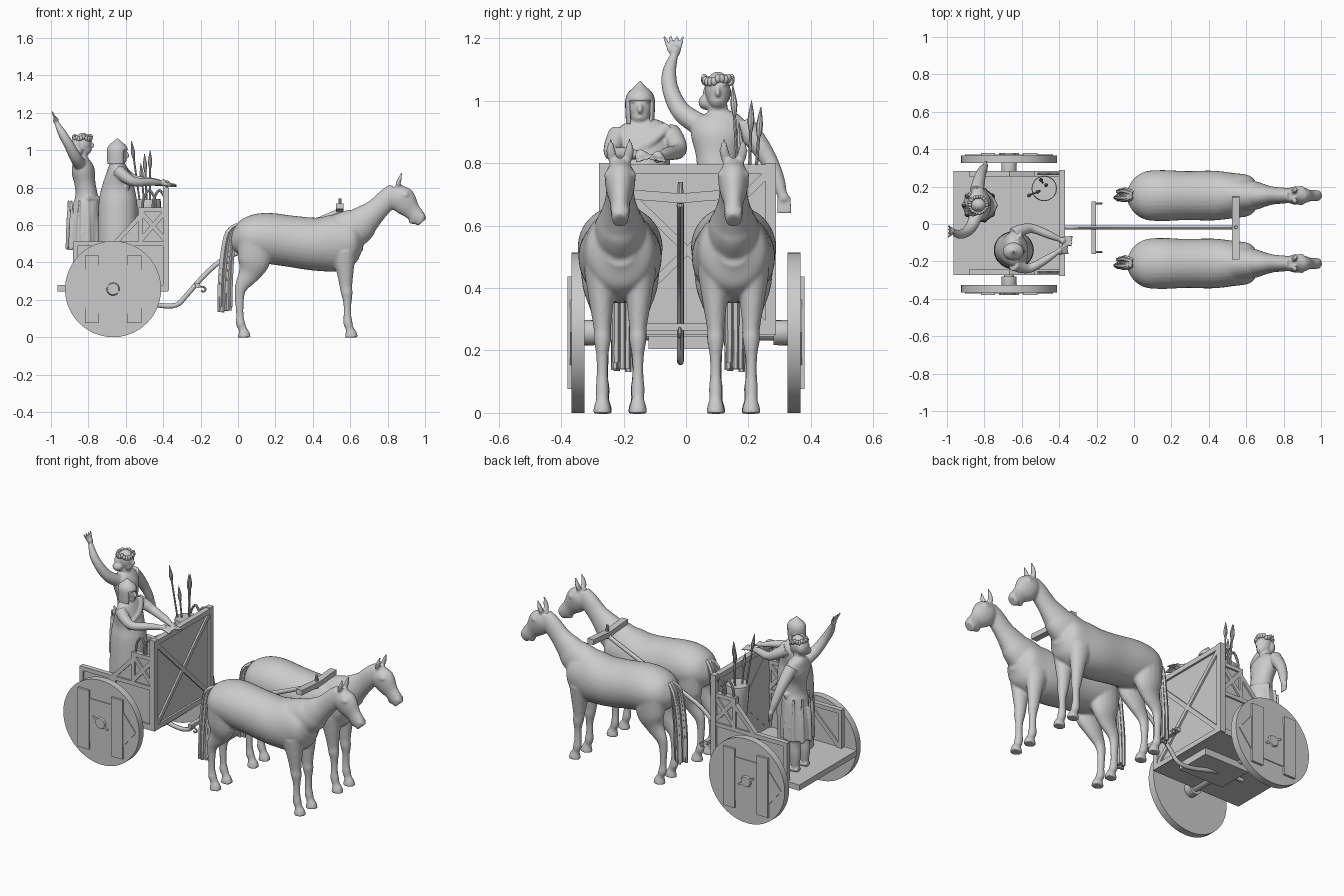
import bpy, bmesh, math, random
from mathutils import Vector as V, Matrix
random.seed(4)

def tube(bm, pts, sides=16, sub=4, turn=0.0):
    """Loft ellipses along a path; each point is x, y, z, side radius, depth radius."""
    P = []
    n = len(pts)
    for i in range(n - 1):
        a, b, c, d = (pts[max(i - 1, 0)], pts[i], pts[i + 1], pts[min(i + 2, n - 1)])
        for k in range(sub):
            t = k / sub
            P.append([0.5 * (2 * q + (r - p) * t + (2 * p - 5 * q + 4 * r - s) * t * t
                      + (3 * q - p - 3 * r + s) * t ** 3) for p, q, r, s in zip(a, b, c, d)])
    P.append(list(pts[-1]))
    whole = (V(P[-1][:3]) - V(P[0][:3])).normalized()
    hint = V((1, 0, 0)) if abs(whole.y) > 0.8 else V((0, 1, 0))
    rings = []
    for i, p in enumerate(P):
        t = (V(P[min(i + 1, len(P) - 1)][:3]) - V(P[max(i - 1, 0)][:3])).normalized()
        s = (hint - t * hint.dot(t)).normalized()
        u = t.cross(s)
        angles = [2 * math.pi * k / sides + turn for k in range(sides)]
        rings.append([bm.verts.new(V(p[:3]) + s * math.cos(a) * max(p[3], .001) + u * math.sin(a) * max(p[4], .001))
                      for a in angles])
    for a, b in zip(rings, rings[1:]):
        for k in range(sides):
            bm.faces.new((a[k], a[(k + 1) % sides], b[(k + 1) % sides], b[k]))
    bm.faces.new(rings[0])
    bm.faces.new(rings[-1])

def beam(bm, p, q, w, h):
    r = math.sqrt(.5)
    tube(bm, [(*p, w * r, h * r), (*q, w * r, h * r)], 4, 1, math.pi / 4)

def box(bm, lo, hi):
    m = Matrix.Translation((V(lo) + V(hi)) / 2) @ Matrix.Diagonal((*(V(hi) - V(lo)), 1))
    bmesh.ops.create_cube(bm, size=1, matrix=m)

def ball(bm, c, r):
    m = Matrix.Translation(c) @ Matrix.Diagonal((*r, 1))
    bmesh.ops.create_uvsphere(bm, u_segments=16, v_segments=10, radius=1, matrix=m)

def prism(bm, outline, y0, y1):
    rows = [[bm.verts.new((x, y, z)) for x, z in outline] for y in (y0, y1)]
    bm.faces.new(rows[0])
    bm.faces.new(rows[1])
    bmesh.ops.bridge_loops(bm, edges=[e for r in rows for e in bm.edges if e.verts[0] in r and e.verts[1] in r])

def finish(name, bm, voxel=0, smooth=3):
    bmesh.ops.recalc_face_normals(bm, faces=bm.faces)
    me = bpy.data.meshes.new(name)
    bm.to_mesh(me)
    bm.free()
    me.shade_smooth()
    me.set_sharp_from_angle(angle=math.radians(35))
    ob = bpy.data.objects.new(name, me)
    bpy.context.collection.objects.link(ob)
    if voxel:
        m = ob.modifiers.new("fuse", 'REMESH')
        m.mode, m.voxel_size, m.use_smooth_shade = 'VOXEL', voxel, True
        m = ob.modifiers.new("soften", 'SMOOTH')
        m.factor, m.iterations = .5, smooth
    return ob

# horse: trunk, neck, head, ears, eyes and legs fused into one skin
bm = bmesh.new()
tube(bm, [(-.035, 0, .54, .03, .04), (0, 0, .535, .09, .085), (.06, 0, .532, .128, .118), (.15, 0, .53, .136, .135),
          (.28, 0, .513, .131, .137), (.42, 0, .497, .133, .142), (.53, 0, .505, .121, .15),
          (.62, 0, .525, .105, .115), (.665, 0, .53, .05, .06)], 32, 6)
tube(bm, [(.54, 0, .54, .1, .12), (.64, 0, .595, .078, .1), (.68, 0, .628, .064, .082), (.74, 0, .68, .048, .062),
          (.805, 0, .745, .042, .056), (.845, 0, .785, .034, .045)], 24, 6)
tube(bm, [(.84, 0, .805, .025, .03), (.862, 0, .76, .048, .066), (.893, 0, .717, .045, .068), (.93, 0, .675, .032, .048),
          (.963, 0, .64, .03, .041), (.985, 0, .615, .025, .03)], 24, 6)
for s in (-1, 1):
    tube(bm, [(.853, s * .024, .81, .014, .014), (.863, s * .03, .84, .016, .012), (.875, s * .03, .88, .004, .004)], 10)
    ball(bm, (.896, s * .041, .762), (.016, .012, .012))
    ball(bm, (.985, s * .02, .645), (.013, .01, .013))
    tube(bm, [(.09, s * .07, .52, .06, .09), (.085, s * .068, .41, .053, .088), (.06, s * .06, .34, .037, .06),
              (.02, s * .058, .275, .025, .037), (.008, s * .055, .22, .02, .026), (.01, s * .055, .12, .017, .02),
              (.013, s * .055, .075, .022, .025), (.025, s * .055, .045, .02, .022), (.032, s * .055, .02, .027, .031),
              (.034, s * .055, -.002, .031, .036)])
    tube(bm, [(.56, s * .064, .46, .052, .075), (.572, s * .06, .36, .04, .048), (.577, s * .057, .27, .028, .034),
              (.582, s * .057, .235, .028, .031), (.585, s * .057, .18, .019, .022), (.585, s * .057, .12, .018, .021),
              (.588, s * .057, .075, .022, .025), (.597, s * .057, .045, .02, .022), (.604, s * .057, .02, .027, .031),
              (.606, s * .057, -.002, .031, .036)])
ball(bm, (.935, 0, .622), (.022, .02, .018))
horse = finish("horse_left", bm, .0075, 3)

# tail of loose hair strands
bm = bmesh.new()
for i in range(22):
    a, r = random.uniform(0, 6.28), random.uniform(.3, 1)
    dx, dy, end = .036 * r * math.cos(a), .032 * r * math.sin(a), random.uniform(.13, .17)
    tube(bm, [(-.005, dy * .5, .6, .012, .012), (-.038 + dx * .6, dy * 1.2, .56, .013, .013),
              (-.055 + dx * .9, dy, .45, .012, .012), (-.066 + dx, dy, .3, .012, .012),
              (-.069 + dx * 1.05, dy, end, .01, .01)], 6, 3)
tail = finish("tail_left", bm)
for ob, nm in ((horse, "horse_right"), (tail, "tail_right")):
    ob.location.y = .152
    twin = ob.copy()
    twin.name = nm
    twin.location.y = -.211
    bpy.context.collection.objects.link(twin)

# draught pole, yoke, swingletree with hooks
bm = bmesh.new()
tube(bm, [(x, -.018, z, .011, .013) for x, z in ((-.78, .228), (-.6, .215), (-.43, .172), (-.33, .172), (-.27, .23),
     (-.17, .34), (-.05, .43), (.25, .55), (.45, .635), (.56, .685))], 12)
tube(bm, [(.545, -.018, .66, .012, .012), (.545, -.018, .74, .008, .008)], 10, 1)
finish("draught_pole", bm)
bm = bmesh.new()
tube(bm, [(.545, -.19, .7, .028, .022), (.545, -.1, .694, .028, .022), (.545, -.018, .688, .028, .022),
          (.545, .06, .694, .028, .022), (.545, .145, .7, .028, .022)], 4, 3, math.pi / 4)
finish("yoke", bm)
bm = bmesh.new()
beam(bm, (-.215, -.16, .275), (-.215, .12, .275), .025, .022)
for y in (-.15, -.02, .11):
    tube(bm, [(x, y, z, .005, .005) for x, z in ((-.205, .27), (-.185, .268), (-.172, .255), (-.185, .243), (-.197, .25))], 8)
beam(bm, (-.215, -.018, .275), (-.235, -.018, .28), .02, .02)
finish("swingletree", bm)

# chariot floor, axle and front wall
C = .005
bm = bmesh.new()
box(bm, (-.965, C - .278, .245), (-.375, C + .278, .28))
box(bm, (-.72, -.12, .205), (-.42, .1, .245))
finish("floor", bm)
bm = bmesh.new()
tube(bm, [(-.668, -.34, .258, .026, .026), (-.668, .34, .258, .026, .026)], 16, 1)
finish("axle", bm)
bm = bmesh.new()
box(bm, (-.392, C - .27, .26), (-.38, C + .27, .78))
for s in (-1, 1):
    beam(bm, (-.385, C + s * .267, .25), (-.385, C + s * .267, .8), .034, .034)
    beam(bm, (-.382, C - s * .26, .27), (-.382, C + s * .26, .77), .025, .024)
for z in (.265, .78):
    beam(bm, (-.385, C - .27, z), (-.385, C + .27, z), .034, .03)
finish("front_wall", bm)

# side walls: low board, rails, slanted strut, braced panel and arched grip
for s, nm in ((-1, "right"), (1, "left")):
    y = C + s * .263
    bm = bmesh.new()
    prism(bm, [(-.87, .27), (-.39, .27), (-.39, .67), (-.52, .67), (-.65, .5), (-.87, .5)], y - .005, y + .005)
    for p, q in (((-.88, .5), (-.38, .5)), ((-.87, .27), (-.87, .51)), ((-.66, .5), (-.51, .66)), ((-.52, .51), (-.52, .69)),
                 ((-.53, .68), (-.38, .68)), ((-.52, .52), (-.39, .67)), ((-.52, .67), (-.39, .52)),
                 ((-.87, .28), (-.66, .49)), ((-.65, .28), (-.65, .5))):
        beam(bm, (p[0], y, p[1]), (q[0], y, q[1]), .03, .024)
    for x in (-.475, -.42):
        tube(bm, [(x + d, y, z, .007, .007) for d, z in ((-.035, .68), (-.03, .74), (0, .785), (.03, .74), (.035, .68))], 8)
    finish("side_wall_" + nm, bm)

    # solid plank wheel with pointed cross board, two battens and hub
    bm = bmesh.new()
    X, Z = -.668, .257
    tube(bm, [(X, s * .325, Z, .257, .257), (X, s * .367, Z, .257, .257)], 48, 1)
    prism(bm, [(X - .235, Z), (X - .13, Z + .13), (X + .13, Z + .13), (X + .235, Z), (X + .13, Z - .13), (X - .13, Z - .13)],
          s * .36, s * .372)
    for d in (-.113, .113):
        box(bm, (X + d - .038, s * .37 - .01, Z - .18), (X + d + .038, s * .37 + .01, Z + .18))
    tube(bm, [(X, s * .28, Z, .04, .04), (X, s * .36, Z, .042, .042), (X, s * .38, Z, .03, .03)], 20, 1)
    beam(bm, (X - .05, s * .374, Z + .03), (X + .05, s * .374, Z - .03), .012, .012)
    finish("wheel_" + nm, bm)

def hand(bm, c, d, spread=.5):
    """Palm and four fingers at c, pointing along d."""
    c, d = V(c), V(d).normalized()
    side = d.cross(V((1, 0, .3))).normalized()
    ball(bm, c, (.015, .018, .02))
    for k in (-1.8, -.7, .4, 1.4):
        a, b = c + side * k * .009, c + d * .052 + side * k * (.012 + .007 * spread)
        tube(bm, [(*a, .007, .007), (*b, .005, .005)], 8, 2)

def head(bm, x, y, z):
    tube(bm, [(x - .01, y, z - .11, .034, .034), (x - .005, y, z - .03, .03, .032)], 12)
    ball(bm, (x, y, z), (.047, .041, .058))
    ball(bm, (x + .014, y, z - .03), (.032, .03, .032))
    tube(bm, [(x + .042, y, z + .012, .005, .005), (x + .054, y, z - .012, .008, .009), (x + .04, y, z - .018, .007, .007)], 8)
    ball(bm, (x + .038, y, z - .036), (.01, .014, .006))
    for s in (-1, 1):
        ball(bm, (x + .037, y + s * .018, z + .018), (.009, .013, .005))

# driver: robe, torso, sash, arms reaching forward
bm = bmesh.new()
tube(bm, [(-.645, -.14, .275, .1, .1), (-.643, -.14, .5, .102, .107), (-.642, -.138, .7, .096, .104), (-.642, -.137, .79, .085, .09),
          (-.643, -.137, .87, .095, .064), (-.645, -.14, .918, .078, .045), (-.645, -.142, .94, .035, .032)], 28)
tube(bm, [(-.59, -.22, .8, .02, .012), (-.578, -.13, .86, .02, .012), (-.615, -.06, .92, .02, .012)], 8)
head(bm, -.642, -.147, .982)
tube(bm, [(-.645, -.215, .893, .035, .035), (-.6, -.232, .855, .031, .031), (-.55, -.234, .83, .025, .025),
          (-.47, -.19, .83, .021, .021), (-.41, -.15, .825, .013, .013)], 12)
tube(bm, [(-.645, -.052, .897, .035, .035), (-.595, -.03, .865, .031, .031), (-.54, -.025, .838, .025, .025),
          (-.45, -.06, .83, .021, .021), (-.39, -.085, .82, .013, .013)], 12)
hand(bm, (-.4, -.145, .825), (1, .2, -.3))
hand(bm, (-.38, -.09, .82), (1, -.1, -.2))
finish("driver", bm, .005, 2)

# pointed helmet, open at the face
bm = bmesh.new()
tube(bm, [(-.645, -.147, z, r * .85, r) for z, r in ((.925, .053), (.96, .055), (1.0, .056), (1.025, .046), (1.045, .022), (1.063, .002))], 28)
bmesh.ops.delete(bm, geom=[f for f in bm.faces if len(f.verts) > 4 or
                 (f.calc_center_median().x > -.61 and f.calc_center_median().z < .998)], context='FACES')
h = finish("helmet", bm)
h.modifiers.new("thickness", 'SOLIDIFY').thickness = .006

# standing archer: skirt, bare torso, one arm raised and one lowered, legs
bm = bmesh.new()
tube(bm, [(-.825, .1, .475, .09, .09), (-.82, .1, .6, .086, .085), (-.81, .1, .7, .078, .074), (-.81, .1, .76, .066, .06),
          (-.818, .1, .82, .068, .056), (-.828, .103, .89, .088, .062), (-.838, .106, .94, .08, .046), (-.84, .105, .965, .035, .032)], 24)
for i in range(10):
    a = i * math.tau / 10
    x, y = -.825 + .084 * math.cos(a), .1 + .084 * math.sin(a)
    tube(bm, [(x, y, random.uniform(.46, .49), .014, .014), (x, y, .6, .01, .01), (x * .95 - .041, y * .9 + .01, .73, .006, .006)], 8, 2)
tube(bm, [(-.81, .03, .74, .018, .018), (-.745, .1, .735, .018, .018), (-.81, .175, .74, .018, .018)], 8)
head(bm, -.83, .102, 1.035)
ball(bm, (-.862, .1, 1.025), (.032, .046, .045))
ball(bm, (-.86, .065, .995), (.03, .025, .025))
tube(bm, [(-.845, .04, .925, .036, .036), (-.87, -.015, .965, .032, .032), (-.905, -.048, 1.03, .027, .027),
          (-.94, -.054, 1.09, .023, .023), (-.97, -.038, 1.145, .013, .013)], 12)
hand(bm, (-.974, -.036, 1.158), (-.4, 0, 1), 1)
tube(bm, [(-.84, .18, .925, .038, .038), (-.83, .225, .87, .034, .034), (-.82, .265, .81, .028, .028),
          (-.805, .295, .74, .023, .023), (-.795, .31, .69, .014, .014)], 12)
hand(bm, (-.795, .312, .69), (.1, 0, -1), 0)
for y in (.055, .145):
    tube(bm, [(-.83, y, .56, .045, .045), (-.83, y, .45, .036, .038), (-.84, y, .38, .03, .034), (-.84, y, .3, .02, .022)], 12)
    tube(bm, [(-.865, y, .295, .02, .016), (-.82, y, .295, .025, .018), (-.765, y, .288, .022, .01)], 12)
finish("archer", bm, .005, 2)

# leaf wreath on the archer's head
bm = bmesh.new()
for i in range(22):
    a = i * math.tau / 22
    ball(bm, (-.832 + .046 * math.cos(a), .102 + .044 * math.sin(a), 1.066 + random.uniform(-.006, .006)), (.01, .01, .014))
finish("wreath", bm)

# quiver and spears in the front corner
bm = bmesh.new()
tube(bm, [(-.47, .19, .28, .045, .045), (-.475, .19, .5, .055, .055), (-.48, .19, .72, .068, .068), (-.48, .19, .725, .05, .05)], 20)
finish("quiver", bm)
bm = bmesh.new()
for x, y, z in ((-.57, .15, 1.05), (-.52, .17, .93), (-.47, .21, 1.0), (-.5, .24, .98)):
    b, t = V((-.47, .19, .32)), V((x, y, z))
    d = (t - b).normalized()
    tube(bm, [(*b, .005, .005), (*(t - d * .09), .005, .005)], 8, 1)
    tube(bm, [(*(t - d * .1), .005, .005), (*(t - d * .06), .011, .011), (*t, .001, .001)], 8, 3)
finish("spears", bm)
